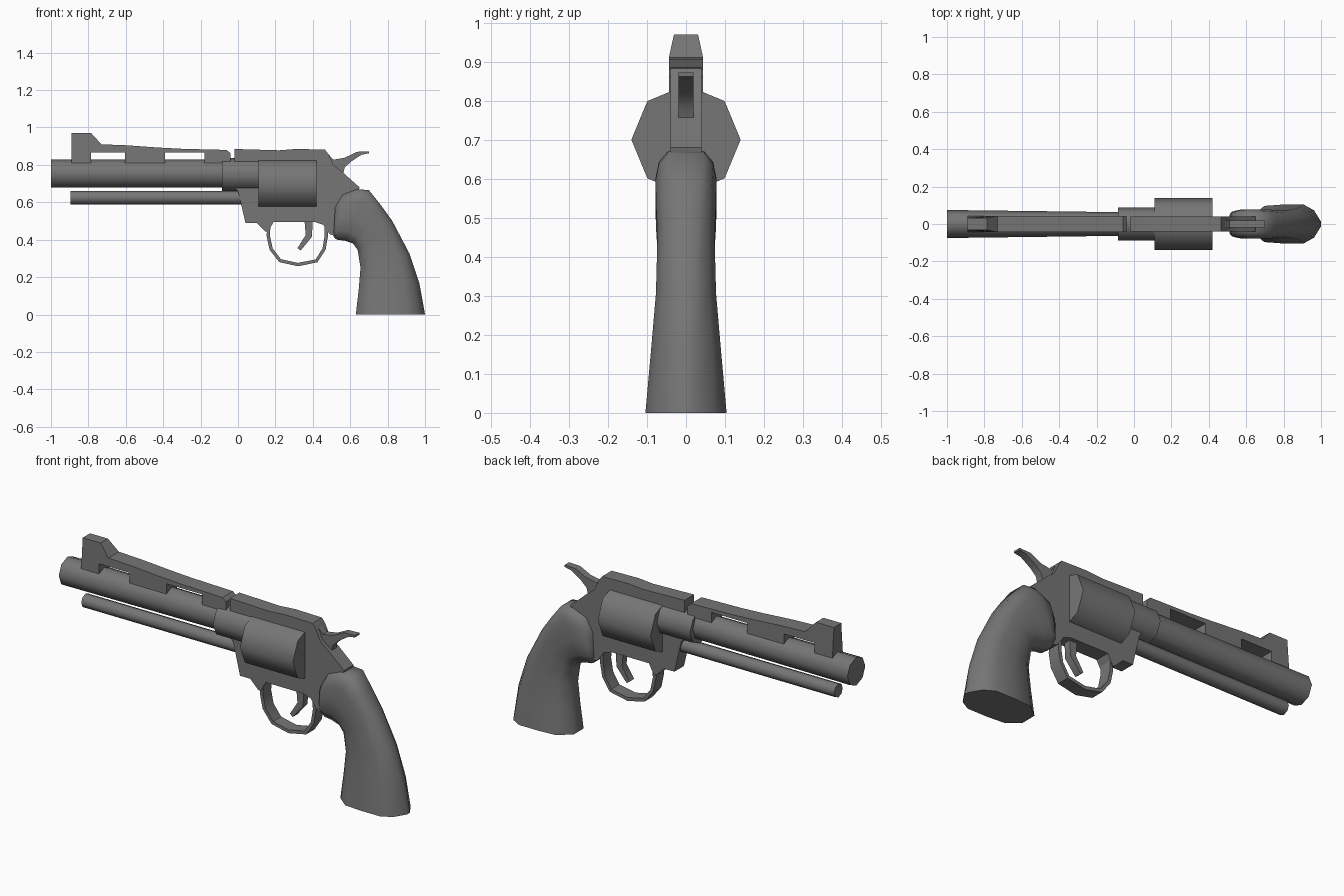
import bpy, bmesh, math
from mathutils import Vector

if "Cube" in bpy.data.objects:
    bpy.data.objects.remove(bpy.data.objects["Cube"], do_unlink=True)

steel = bpy.data.materials.new("dark_grey_steel")
steel.use_nodes = True
GREY = (0.18, 0.18, 0.18, 1)
steel.diffuse_color = GREY
steel.node_tree.nodes["Principled BSDF"].inputs["Base Color"].default_value = GREY


def finish(name, bm, angle=50):
    bmesh.ops.recalc_face_normals(bm, faces=bm.faces)
    mesh = bpy.data.meshes.new(name)
    bm.to_mesh(mesh)
    bm.free()
    mesh.materials.append(steel)
    obj = bpy.data.objects.new(name, mesh)
    bpy.context.collection.objects.link(obj)
    bpy.ops.object.select_all(action='DESELECT')
    obj.select_set(True)
    bpy.context.view_layer.objects.active = obj
    bpy.ops.object.shade_smooth_by_angle(angle=math.radians(angle))
    return obj


def loft(name, rings, angle=50):
    """Skin a list of equal closed rings and cap both ends."""
    bm = bmesh.new()
    loops = [[bm.verts.new(p) for p in ring] for ring in rings]
    n = len(loops[0])
    for a, b in zip(loops, loops[1:]):
        for i in range(n):
            j = (i + 1) % n
            bm.faces.new((a[i], a[j], b[j], b[i]))
    bm.faces.new(loops[0])
    bm.faces.new(loops[-1])
    return finish(name, bm, angle)


def plate(name, outline, half, angle=30):
    """Side profile in x and z, given thickness across y."""
    return loft(name, [[(x, y, z) for x, z in outline] for y in (-half, half)], angle)


def rod(name, x0, x1, z, r, end_width=1.0):
    """Eight-sided bar along x, optionally narrower across y at its far end."""
    turns = [i * math.tau / 8 for i in range(8)]
    return loft(name, [[(x, w * r * math.cos(t), z + r * math.sin(t)) for t in turns]
                       for x, w in ((x0, 1), (x1, end_width))])


def band(name, path, thick, half):
    """Bent strip of constant thickness following a side path."""
    pts = [Vector(p) for p in path]
    left, right = [], []
    for i, p in enumerate(pts):
        d = (pts[min(i + 1, len(pts) - 1)] - pts[max(i - 1, 0)]).normalized()
        off = Vector((-d.y, d.x)) * thick / 2
        left.append(p + off)
        right.append(p - off)
    rings = [[(a.x, -half, a.y), (b.x, -half, b.y), (b.x, half, b.y), (a.x, half, a.y)]
             for a, b in zip(left, right)]
    return loft(name, rings, 40)


# Barrel, collar, ejector rod and cylinder
rod("barrel", -1, 0, 0.755, 0.075, 0.83)
rod("barrel_collar", -0.085, 0.12, 0.748, 0.088)
rod("ejector_rod", -0.895, 0.05, 0.625, 0.036)
rod("cylinder", 0.11, 0.42, 0.70, 0.14)

# Ventilated rib with the front sight
rib = plate("rib_and_front_sight", [
    (-0.89, 0.81), (-0.89, 0.97), (-0.785, 0.97), (-0.73, 0.91), (-0.6, 0.905),
    (-0.43, 0.893), (-0.3, 0.886), (-0.06, 0.88), (-0.04, 0.862), (-0.04, 0.81),
    (-0.18, 0.81), (-0.18, 0.865), (-0.39, 0.865), (-0.39, 0.81),
    (-0.605, 0.81), (-0.605, 0.865), (-0.785, 0.865), (-0.785, 0.81)], 0.044)
for v in rib.data.vertices:
    if v.co.z > 0.95:
        v.co.y *= 0.7

# Frame
plate("frame", [
    (-0.02, 0.885), (0.22, 0.878), (0.31, 0.885), (0.465, 0.882), (0.485, 0.855),
    (0.51, 0.80), (0.56, 0.76), (0.65, 0.68), (0.62, 0.55), (0.52, 0.42),
    (0.49, 0.43), (0.455, 0.48), (0.41, 0.495), (0.19, 0.495), (0.16, 0.44),
    (0.145, 0.445), (0.10, 0.49), (0.04, 0.49), (0.0, 0.66), (-0.02, 0.68)], 0.04)

# Trigger guard, trigger and hammer
band("trigger_guard", [
    (0.165, 0.49), (0.162, 0.42), (0.177, 0.35), (0.225, 0.288), (0.32, 0.267),
    (0.42, 0.287), (0.46, 0.35), (0.472, 0.42), (0.47, 0.48)], 0.018, 0.034)
plate("trigger", [
    (0.355, 0.51), (0.40, 0.51), (0.395, 0.415), (0.335, 0.342), (0.318, 0.355),
    (0.362, 0.425)], 0.019, 40)
plate("hammer", [
    (0.46, 0.84), (0.485, 0.855), (0.51, 0.828), (0.57, 0.838), (0.635, 0.87),
    (0.70, 0.872), (0.70, 0.862), (0.66, 0.854), (0.605, 0.818), (0.57, 0.785),
    (0.56, 0.74), (0.50, 0.76)], 0.019, 40)

# Grip: front point, back point, half width, roundness of the back
sections = [
    ((0.51, 0.42), (0.52, 0.58), 0.055, 0.6),
    ((0.515, 0.41), (0.56, 0.64), 0.070, 0.6),
    ((0.53, 0.40), (0.635, 0.67), 0.078, 0.6),
    ((0.57, 0.395), (0.70, 0.665), 0.078, 0.6),
    ((0.615, 0.38), (0.76, 0.59), 0.077, 0.5),
    ((0.64, 0.345), (0.825, 0.50), 0.073, 0.4),
    ((0.655, 0.25), (0.917, 0.325), 0.077, 0.3),
    ((0.645, 0.13), (0.97, 0.165), 0.090, 0.2),
    ((0.63, 0.0), (1.0, 0.0), 0.104, 0.12)]
rings = []
for front, back, half, blunt in sections:
    f, b = Vector(front), Vector(back)
    side = [(0, 0.4), (0.18, 0.93), (0.45, 1), (0.75, 1), (0.9, 0.65 + blunt * 0.4), (1, blunt)]
    ring = []
    for sign, run in ((1, side), (-1, side[::-1])):
        for t, w in run:
            p = f.lerp(b, t)
            ring.append((p.x, sign * w * half, p.y))
    rings.append(ring)
loft("grip", rings, 60)
